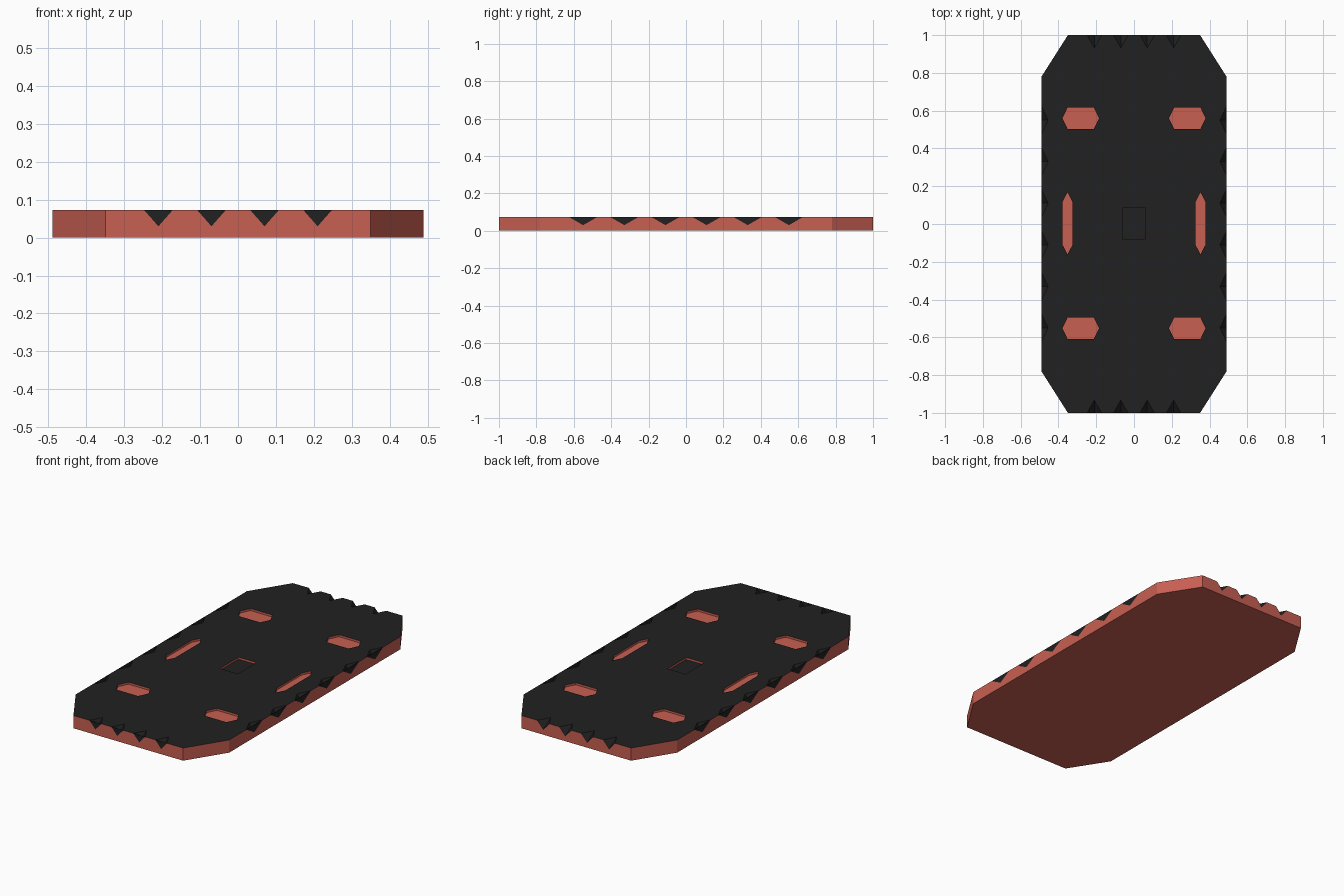
import bpy, bmesh
from mathutils import Vector

if "Cube" in bpy.data.objects:
    bpy.data.objects.remove(bpy.data.objects["Cube"])

TOP = 0.073    # slab thickness
TIP = 0.03     # height of the lower tip of each edge notch


def material(name, rgb):
    m = bpy.data.materials.new(name)
    m.diffuse_color = (*rgb, 1)
    m.use_nodes = True
    m.node_tree.nodes["Principled BSDF"].inputs["Base Color"].default_value = m.diffuse_color
    return m


RED = material("red", (0.58, 0.115, 0.085))
BLACK = material("black", (0.015, 0.015, 0.015))


def make_object(name, bm):
    bmesh.ops.recalc_face_normals(bm, faces=bm.faces)
    me = bpy.data.meshes.new(name)
    bm.to_mesh(me)
    bm.free()
    me.materials.append(RED)
    me.materials.append(BLACK)
    ob = bpy.data.objects.new(name, me)
    bpy.context.collection.objects.link(ob)
    return ob


def sweep(bm, pts, offset, side=0, start=0, end=0):
    """Closed prism from a polygon, with material indices per face group."""
    a = [bm.verts.new(p) for p in pts]
    b = [bm.verts.new(Vector(p) + offset) for p in pts]
    bm.faces.new(a).material_index = start
    bm.faces.new(b).material_index = end
    for i in range(len(a)):
        j = (i + 1) % len(a)
        bm.faces.new((a[i], a[j], b[j], b[i])).material_index = side


# Slab: octagonal plate, red sides and black top
outline = [(0.35, -1), (0.49, -0.78), (0.49, 0.78), (0.35, 1),
           (-0.35, 1), (-0.49, 0.78), (-0.49, -0.78), (-0.35, -1)]
bm = bmesh.new()
sweep(bm, [(x, y, 0) for x, y in outline], Vector((0, 0, TOP)), end=1)
slab = make_object("slab", bm)

# Edge notches: (edge centre, outward direction, half width, inward depth)
notches = []
for s in (-1, 1):
    for x in (-0.21, -0.07, 0.07, 0.21):
        notches.append((Vector((x, s, TOP)), Vector((0, s, 0)), 0.038, 0.068))
    for y in (-0.55, -0.33, -0.11, 0.11, 0.33, 0.55):
        notches.append((Vector((s * 0.49, y, TOP)), Vector((s, 0, 0)), 0.075, 0.035))

cut, caps = bmesh.new(), bmesh.new()
for centre, out, half, depth in notches:
    side = Vector((-out.y, out.x, 0)) * half
    apex = centre - out * depth
    tip = centre - Vector((0, 0, TOP - TIP))
    d = tip - apex
    tri = [apex, apex + 1.5 * (centre + side - apex), apex + 1.5 * (centre - side - apex)]
    sweep(cut, [p - 0.5 * d for p in tri], 2 * d, 1, 1, 1)
    # Black triangles close the notches on the front and long sides
    if out.y < 0.5:
        f = caps.faces.new([caps.verts.new(p) for p in (centre + side, centre - side, tip)])
        f.material_index = 1
notch_cutter = make_object("notch_cutter", cut)
make_object("edge_triangles", caps)


# Shallow recesses in the top
def hexagon(cx, cy, long, flat, half, along_y=False):
    pts = [(long, 0), (flat, half), (-flat, half), (-long, 0), (-flat, -half), (flat, -half)]
    if along_y:
        pts = [(y, x) for x, y in pts]
    return [(cx + x, cy + y) for x, y in pts]


DEPTH = 0.012
cut = bmesh.new()


def recess(pts, floor):
    sweep(cut, [(x, y, TOP - DEPTH) for x, y in pts], Vector((0, 0, 0.05)), start=floor)


for s in (-1, 1):
    for y in (-0.552, 0.56):
        recess(hexagon(s * 0.282, y, 0.097, 0.07, 0.056), 0)
    recess(hexagon(s * 0.352, 0.003, 0.165, 0.112, 0.027, True), 0)
recess([(-0.057, -0.083), (0.057, -0.083), (0.057, 0.087), (-0.057, 0.087)], 1)
recess_cutter = make_object("recess_cutter", cut)

# Apply the cuts and drop the cutters
for c in (notch_cutter, recess_cutter):
    m = slab.modifiers.new("cut", 'BOOLEAN')
    m.operation = 'DIFFERENCE'
    m.solver = 'EXACT'
    m.object = c
    c.hide_render = True
bpy.context.view_layer.update()
deps = bpy.context.evaluated_depsgraph_get()
mesh = bpy.data.meshes.new_from_object(slab.evaluated_get(deps))
slab.modifiers.clear()
slab.data = mesh
for c in (notch_cutter, recess_cutter):
    bpy.data.objects.remove(c)
